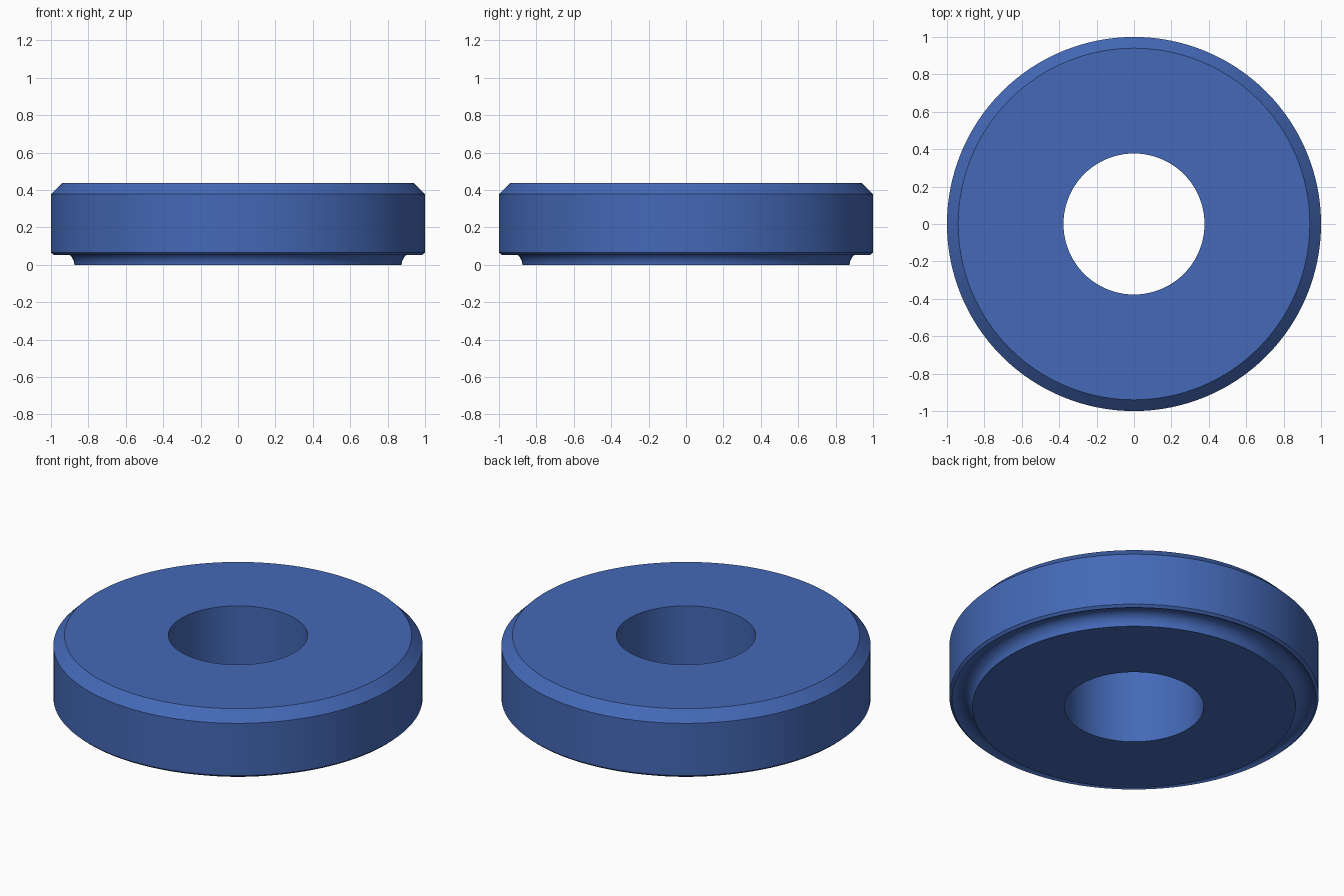
import bpy, bmesh, math

if "Cube" in bpy.data.objects:
    bpy.data.objects.remove(bpy.data.objects["Cube"])

BORE, OUTER, HEIGHT, CHAMFER = 0.377, 1.0, 0.438, 0.06
LAND = 0.875                      # radius of the raised bottom face
GROOVE_R = 0.0675                 # radius of the rounded groove under the rim
RIM_R, RIM_Z = 0.985, 0.0525      # lower tip of the rim
STEPS = 128

blue = bpy.data.materials.new("blue")
blue.diffuse_color = (0.058, 0.141, 0.474, 1)
blue.use_nodes = True
blue.node_tree.nodes["Principled BSDF"].inputs["Base Color"].default_value = blue.diffuse_color

# Cross-section: bore, bottom land, round groove, chamfered rim, top
profile = [(BORE, HEIGHT), (BORE, 0)]
end = math.atan2(RIM_Z, RIM_R - LAND - GROOVE_R)
for i in range(15):
    a = math.pi + (end - math.pi) * i / 14
    profile.append((LAND + GROOVE_R + GROOVE_R * math.cos(a), GROOVE_R * math.sin(a)))
profile += [(OUTER, 0.066), (OUTER, HEIGHT - CHAMFER), (OUTER - CHAMFER, HEIGHT)]

# Revolve the closed section around z
bm = bmesh.new()
verts = [bm.verts.new((r, 0, z)) for r, z in profile]
edges = [bm.edges.new((v, verts[(i + 1) % len(verts)])) for i, v in enumerate(verts)]
bmesh.ops.spin(bm, geom=verts + edges, cent=(0, 0, 0), axis=(0, 0, 1),
               angle=math.tau, steps=STEPS, use_merge=True)
bmesh.ops.remove_doubles(bm, verts=bm.verts, dist=1e-5)
bmesh.ops.recalc_face_normals(bm, faces=bm.faces)
mesh = bpy.data.meshes.new("grooved_ring")
bm.to_mesh(mesh)
bm.free()
mesh.materials.append(blue)

ring = bpy.data.objects.new("grooved_ring", mesh)
bpy.context.collection.objects.link(ring)
bpy.context.view_layer.objects.active = ring
ring.select_set(True)
bpy.ops.object.shade_smooth_by_angle(angle=math.radians(30))
